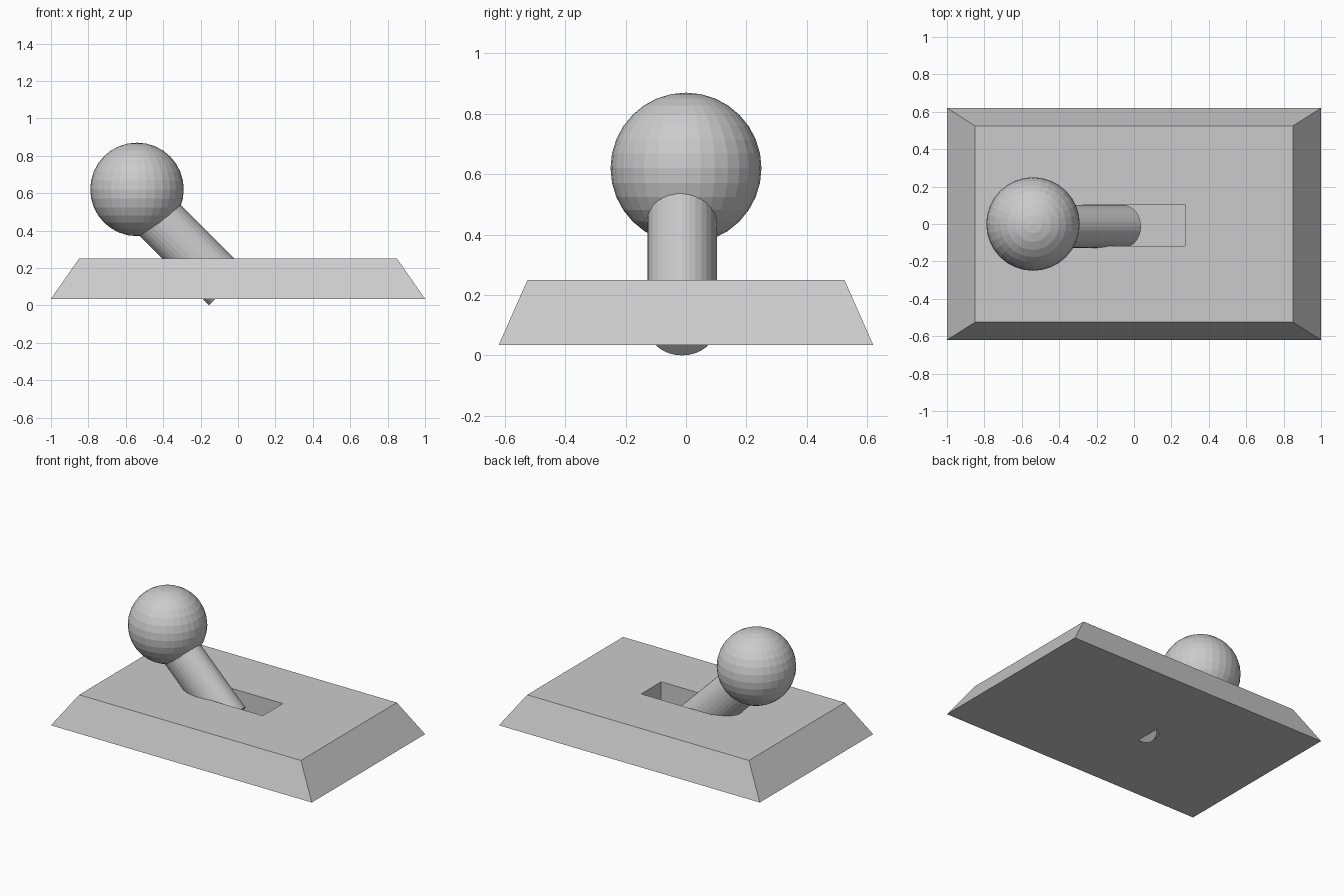
import bpy, bmesh
from math import pi
from mathutils import Matrix, Vector

if "Cube" in bpy.data.objects:
    bpy.data.objects.remove(bpy.data.objects["Cube"])


def new_object(name, bm):
    bmesh.ops.recalc_face_normals(bm, faces=bm.faces[:])
    mesh = bpy.data.meshes.new(name)
    bm.to_mesh(mesh)
    bm.free()
    obj = bpy.data.objects.new(name, mesh)
    bpy.context.collection.objects.link(obj)
    return obj


def rect_loop(bm, hx, hy, z, cy=0.0):
    return [bm.verts.new((sx * hx, cy + sy * hy, z))
            for sx, sy in ((-1, -1), (1, -1), (1, 1), (-1, 1))]


# Base plate: sloped sides, flat top, sunken slot for the lever
bm = bmesh.new()
loops = [rect_loop(bm, 1.0, 0.62, 0.035),
         rect_loop(bm, 0.85, 0.525, 0.25),
         rect_loop(bm, 0.272, 0.11, 0.25, -0.007),
         rect_loop(bm, 0.272, 0.11, 0.045, -0.007)]
for a, b in zip(loops, loops[1:]):
    for i in range(4):
        j = (i + 1) % 4
        bm.faces.new((a[i], a[j], b[j], b[i]))
bm.faces.new(loops[0])
bm.faces.new(loops[-1])
new_object("base_plate", bm)

# Lever rod: slightly oval, leaning 45 degrees to the left
low = Vector((-0.059, -0.013, 0.096))
high = Vector((-0.501, -0.013, 0.538))
placement = (Matrix.Translation((low + high) / 2)
             @ Matrix.Rotation(-pi / 4, 4, 'Y')
             @ Matrix.Diagonal((0.136, 0.115, 1, 1)))
bm = bmesh.new()
bmesh.ops.create_cone(bm, cap_ends=True, segments=32, radius1=1, radius2=1,
                      depth=(high - low).length, matrix=placement)
new_object("lever_rod", bm)

# Ball knob
bm = bmesh.new()
bmesh.ops.create_uvsphere(bm, u_segments=32, v_segments=16, radius=0.25,
                          matrix=Matrix.Translation((-0.54, 0, 0.62)))
new_object("lever_knob", bm)
